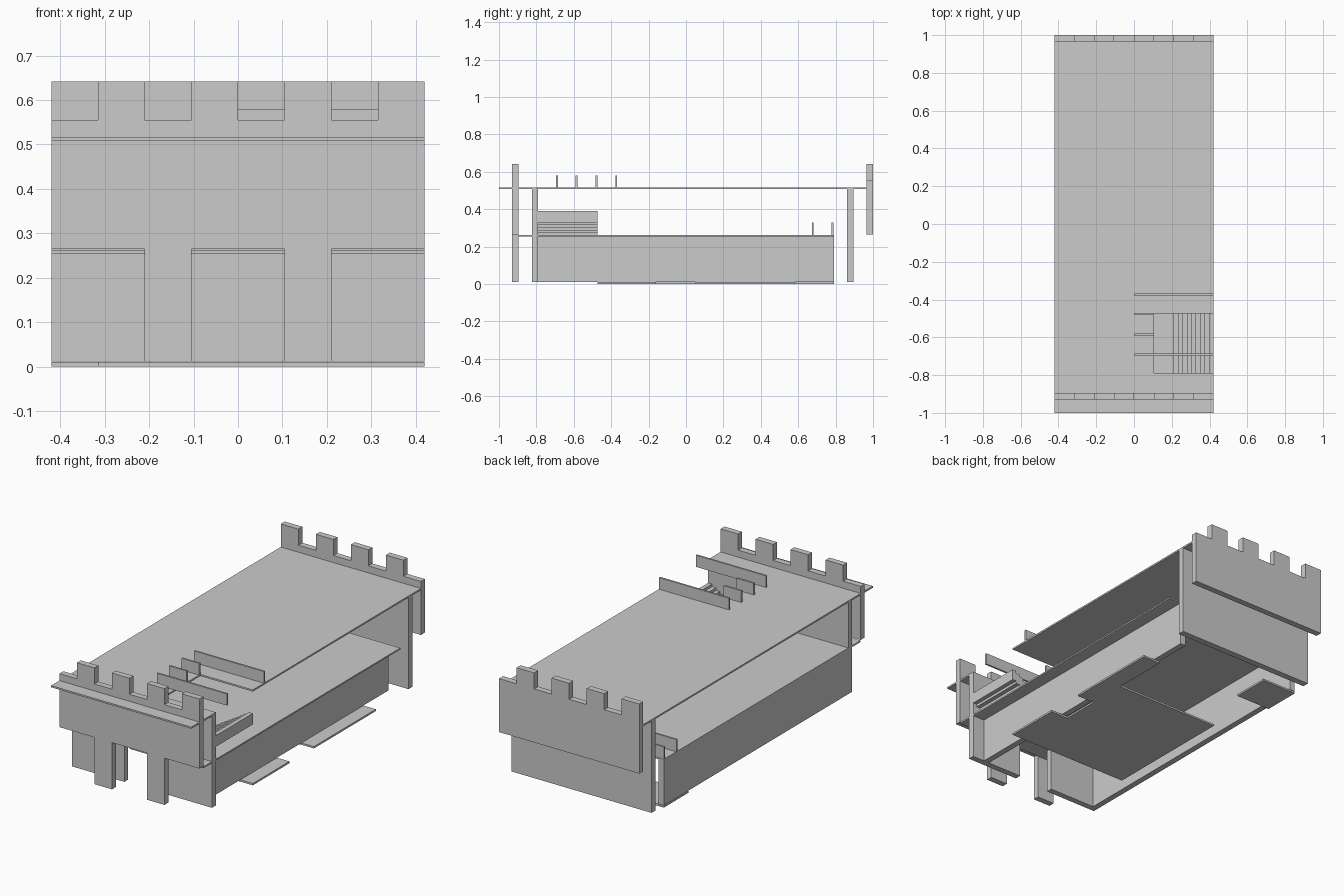
import bpy, bmesh

if "Cube" in bpy.data.objects:
    bpy.data.objects.remove(bpy.data.objects["Cube"])

def boxes(name, parts):
    """One object made of axis-aligned boxes (x0, x1, y0, y1, z0, z1)."""
    bm = bmesh.new()
    for x0, x1, y0, y1, z0, z1 in parts:
        vs = bmesh.ops.create_cube(bm, size=1)['verts']
        for v in vs:
            v.co = (x1 if v.co.x > 0 else x0,
                    y1 if v.co.y > 0 else y0,
                    z1 if v.co.z > 0 else z0)
    return finish(name, bm)

def slab(name, outline, z0, z1):
    """Flat plate extruded from an xy outline."""
    bm = bmesh.new()
    f = bm.faces.new([bm.verts.new((x, y, z0)) for x, y in outline])
    top = bmesh.ops.extrude_face_region(bm, geom=[f])['geom']
    for v in top:
        if isinstance(v, bmesh.types.BMVert):
            v.co.z = z1
    bmesh.ops.recalc_face_normals(bm, faces=bm.faces)
    return finish(name, bm)

def finish(name, bm):
    me = bpy.data.meshes.new(name)
    bm.to_mesh(me)
    bm.free()
    ob = bpy.data.objects.new(name, me)
    bpy.context.collection.objects.link(ob)
    return ob

def wall_xz(name, outline, y0, y1):
    """Upright wall extruded along y from an xz outline."""
    bm = bmesh.new()
    f = bm.faces.new([bm.verts.new((x, y0, z)) for x, z in outline])
    for v in bmesh.ops.extrude_face_region(bm, geom=[f])['geom']:
        if isinstance(v, bmesh.types.BMVert):
            v.co.y = y1
    bmesh.ops.recalc_face_normals(bm, faces=bm.faces)
    return finish(name, bm)

U = 0.105          # layout module
W = 4 * U          # half width
Z0, MID, DECK, TOP = 0.012, 0.262, 0.517, 0.642
T = 0.008          # floor thickness

def battlement(first_high):
    # crenellated top edge, left to right
    pts = []
    for i in range(8):
        z = TOP if (i % 2 == 0) == first_high else 0.555
        pts += [(-W + i * U, z), (-W + (i + 1) * U, z)]
    return pts

# outer back wall
wall_xz("back_battlement", battlement(True) + [(W, 0.265), (-W, 0.265)], 0.966, 1.0)

# outer front wall standing on two pillars
legs = [(W, 0.265), (2*U, 0.265), (2*U, Z0), (U, Z0), (U, 0.265),
        (-U, 0.265), (-U, Z0), (-2*U, Z0), (-2*U, 0.265), (-W, 0.265)]
wall_xz("front_battlement", battlement(False) + legs, -0.929, -0.896)

# inner front wall with doorway, and inner back wall
wall_xz("inner_front_wall", [(-W, Z0), (-U, Z0), (-U, 0.254), (U, 0.254), (U, Z0),
                             (W, Z0), (W, 0.508), (-W, 0.508)], -0.823, -0.79)
boxes("inner_back_wall", [(-W, W, 0.86, 0.895, Z0, 0.508)])

# lower side walls
boxes("left_wall", [(-W, -W + 0.033, -0.79, 0.79, Z0, 0.254)])
boxes("right_wall", [(3*U, 3*U + 0.033, -0.79, 0.79, Z0, 0.254)])

# floors
slab("upper_deck", [(-W, -1), (W, -1), (W, -0.79), (U, -0.79), (U, -0.473),
                    (W, -0.473), (W, 0.966), (-W, 0.966)], DECK - 0.009, DECK)
boxes("middle_floor", [(-W, W, -0.896, 0.79, MID - T, MID)])
slab("ground_floor", [(-3*U, -0.473), (W, -0.473), (W, -0.16), (3*U, -0.16),
                      (3*U, 0.05), (W, 0.05), (W, 0.58), (3*U, 0.58),
                      (3*U, 0.265), (-3*U, 0.265)], 0, 0.01)
boxes("ground_floor_corner", [(-W, -2*U, 0.58, 0.79, 0, 0.01)])

# staircase to the deck
steps, n = [], 9
dx, dz = 2 * U / n, (0.39 - MID) / n
for i in range(n):
    top = MID + (i + 1) * dz
    steps.append((2*U + i*dx, 2*U + (i + 1)*dx, -0.79, -0.473, max(MID, top - 0.06), top))
boxes("stairs", steps)

# railings
boxes("deck_railings", [(0, W, y - 0.005, y + 0.005, DECK, 0.58) for y in (-0.69, -0.373)]
      + [(0, U, y - 0.005, y + 0.005, DECK, 0.58) for y in (-0.585, -0.478)])
boxes("middle_railings", [(-W, -2*U, y - 0.005, y + 0.005, MID, 0.328) for y in (0.678, 0.783)])
